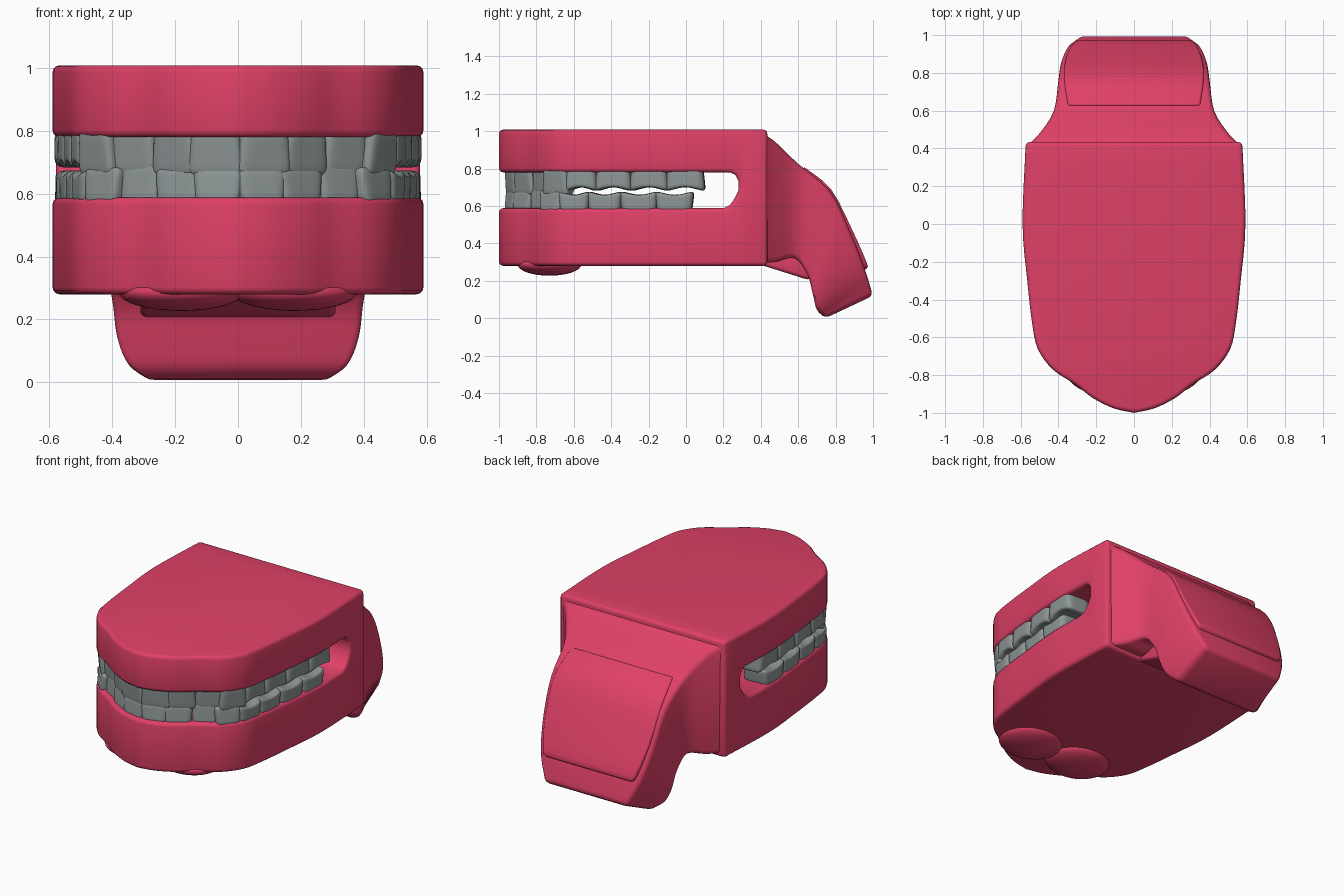
import bpy, bmesh, math
from mathutils import Vector

if "Cube" in bpy.data.objects:
    bpy.data.objects.remove(bpy.data.objects["Cube"])


def material(name, color):
    m = bpy.data.materials.new(name)
    m.use_nodes = True
    m.diffuse_color = color
    m.node_tree.nodes["Principled BSDF"].inputs["Base Color"].default_value = color
    return m


GUM = material("gum pink", (0.74, 0.052, 0.135, 1))
TOOTH = material("tooth grey", (0.27, 0.305, 0.305, 1))


def make(name, bm, mat):
    bmesh.ops.recalc_face_normals(bm, faces=bm.faces)
    me = bpy.data.meshes.new(name)
    bm.to_mesh(me)
    bm.free()
    me.materials.append(mat)
    ob = bpy.data.objects.new(name, me)
    bpy.context.collection.objects.link(ob)
    return ob


def bevel(ob, width):
    b = ob.modifiers.new("bevel", 'BEVEL')
    b.width, b.segments = width, 3
    b.limit_method, b.angle_limit = 'ANGLE', math.radians(50)
    b.use_clamp_overlap = False


def finish(ob, angle=40):
    # Bake the modifiers, then smooth all but the hard edges
    bpy.context.view_layer.update()
    dg = bpy.context.evaluated_depsgraph_get()
    me = bpy.data.meshes.new_from_object(ob.evaluated_get(dg))
    ob.modifiers.clear()
    ob.data = me
    bpy.ops.object.select_all(action='DESELECT')
    ob.select_set(True)
    bpy.context.view_layer.objects.active = ob
    bpy.ops.object.shade_smooth_by_angle(angle=math.radians(angle))


def spline(pts, steps):
    # Smooth curve through points of any dimension
    pts = [Vector(p) for p in pts]
    p = [2 * pts[0] - pts[1]] + pts + [2 * pts[-1] - pts[-2]]
    out = []
    for i in range(1, len(p) - 2):
        a, b, c, d = p[i - 1:i + 3]
        for k in range(steps):
            t = k / steps
            out.append(0.5 * (2 * b + (c - a) * t + (2 * a - 5 * b + 4 * c - d) * t * t
                              + (3 * b - a - 3 * c + d) * t ** 3))
    return out + [pts[-1]]


def extrude(points, offset):
    bm = bmesh.new()
    face = bm.faces.new([bm.verts.new(p) for p in points])
    r = bmesh.ops.extrude_face_region(bm, geom=[face])
    moved = [v for v in r["geom"] if isinstance(v, bmesh.types.BMVert)]
    bmesh.ops.translate(bm, verts=moved, vec=offset)
    return bm


def prism(profile, half):
    return extrude([(-half, y, z) for y, z in profile], (2 * half, 0, 0))


def loft(rows):
    # Each row: top y, top z, bottom y, bottom z, half width
    bm = bmesh.new()
    rings = []
    for ty, tz, by, bz, w in rows:
        rings.append([bm.verts.new(p) for p in
                      ((-w, ty, tz), (w, ty, tz), (w, by, bz), (-w, by, bz))])
    for a, b in zip(rings, rings[1:]):
        for i in range(4):
            j = (i + 1) % 4
            bm.faces.new((a[i], a[j], b[j], b[i]))
    bm.faces.new(rings[0])
    bm.faces.new(rings[-1])
    return bm


# Jaw block: arch outline with the mouth gap cut through it
half = spline([(0, -1), (0.11, -0.975), (0.22, -0.92), (0.31, -0.85), (0.43, -0.77),
               (0.51, -0.66), (0.54, -0.52), (0.565, -0.3), (0.59, 0), (0.573, 0.435)], 4)
outline = [(x, y, 0.28) for x, y in half]
outline += [(-x, y, z) for x, y, z in reversed(outline[1:])]
jaw = make("jaw_block", extrude(outline, (0, 0, 0.728)), GUM)
gap = make("gap_cutter", prism([(-1.2, 0.588), (0.2, 0.588), (0.235, 0.605), (0.26, 0.64),
                                (0.28, 0.68), (0.28, 0.735), (0.265, 0.765), (0.235, 0.78),
                                (-1.2, 0.78)], 0.9), GUM)
gap.hide_render = True
cut = jaw.modifiers.new("gap", 'BOOLEAN')
cut.operation, cut.object, cut.solver = 'DIFFERENCE', gap, 'EXACT'
bevel(jaw, 0.022)
finish(jaw)
bpy.data.objects.remove(gap)

# Soft swellings under the chin
for side, name in ((-1, "right"), (1, "left")):
    bm = bmesh.new()
    bmesh.ops.create_uvsphere(bm, u_segments=32, v_segments=16, radius=1)
    bmesh.ops.scale(bm, verts=bm.verts, vec=(0.2, 0.17, 0.06))
    bmesh.ops.translate(bm, verts=bm.verts, vec=(side * 0.18, -0.73, 0.287))
    finish(make(name + "_chin_swelling", bm, GUM), 60)

# Rear arm flaring out of the back and hanging down
arm = make("rear_arm", loft(spline([
    (0.415, 0.985, 0.40, 0.30, 0.565), (0.48, 0.94, 0.48, 0.30, 0.50),
    (0.60, 0.825, 0.58, 0.32, 0.425), (0.77, 0.68, 0.65, 0.23, 0.40),
    (0.87, 0.48, 0.68, 0.12, 0.385), (0.95, 0.28, 0.70, 0.045, 0.35),
    (1.0, 0.12, 0.745, 0.0, 0.285)], 4)), GUM)
bevel(arm, 0.025)
finish(arm)

# Raised pad on the back of the arm
pad = make("rear_pad", loft(spline([
    (0.63, 0.81, 0.60, 0.76, 0.35), (0.775, 0.69, 0.73, 0.65, 0.37),
    (0.885, 0.48, 0.83, 0.45, 0.36), (0.965, 0.30, 0.91, 0.27, 0.32),
    (0.97, 0.265, 0.90, 0.24, 0.29)], 3)), GUM)
bevel(pad, 0.012)
finish(pad)

# Throat wedge between the jaw and the arm
throat = make("throat_wedge", prism([(0.40, 0.285), (0.66, 0.203), (0.74, 0.3), (0.45, 0.5)], 0.31), GUM)
bevel(throat, 0.02)
finish(throat)


def arch_point(s):
    # Position and direction at arc length s along the half arch
    for a, b in zip(half, half[1:]):
        d = (b - a).length
        if s <= d:
            return a + (b - a) * (s / d), (b - a).normalized()
        s -= d
    return half[-1], (half[-1] - half[-2]).normalized()


def tooth(name, side, s, width, depth, z0, z1, bite, molar):
    bm = bmesh.new()
    bmesh.ops.create_cube(bm, size=1)
    bmesh.ops.subdivide_edges(bm, edges=bm.edges, cuts=2, use_grid_fill=True)
    p, t = arch_point(s)
    n = Vector((-t.y, t.x))
    inset = 0.028 if s < 0.5 else 0.008
    for v in bm.verts:
        x, y, z = v.co
        toward = z * bite + 0.5
        if molar and toward > 0.9 and abs(x) < 0.3:
            z -= bite * 0.22
        if not molar:
            y *= 1.05 - 0.45 * toward
            y -= 0.12 * toward
        x *= 0.9 + 0.14 * toward
        q = p + t * (x * width * 1.06) + n * (inset + depth * (0.5 + y))
        v.co = (side * q.x, q.y, (z0 + z1) / 2 + z * (z1 - z0))
    ob = make(name, bm, TOOTH)
    sub = ob.modifiers.new("round", 'SUBSURF')
    sub.levels = sub.render_levels = 2
    finish(ob, 80)


# Rows of teeth: widths from the middle to the back
rows = {
    "upper": ([0.15, 0.145, 0.14, 0.14, 0.15, 0.17, 0.18, 0.18], 0.655, 0.81, -1, 1.39),
    "lower": ([0.135, 0.14, 0.13, 0.13, 0.145, 0.16, 0.175, 0.175], 0.565, 0.685, 1, 1.33),
}
for row, (widths, z0, z1, bite, total) in rows.items():
    for side, label in ((-1, "right"), (1, "left")):
        s = 0.018 if side > 0 else 0.0
        scale = (total - s) / sum(widths)
        for i, w in enumerate(widths):
            w *= scale
            molar = i > 3
            low, high = z0, z1
            if row == "upper" and molar:
                low += 0.015
            if row == "lower" and i == 2:
                low, high = low - 0.005, high + 0.015
            tooth(f"{row}_{label}_tooth_{i + 1}", side, s + w / 2, w,
                  0.17 if molar else 0.12, low, high, bite, molar)
            s += w
